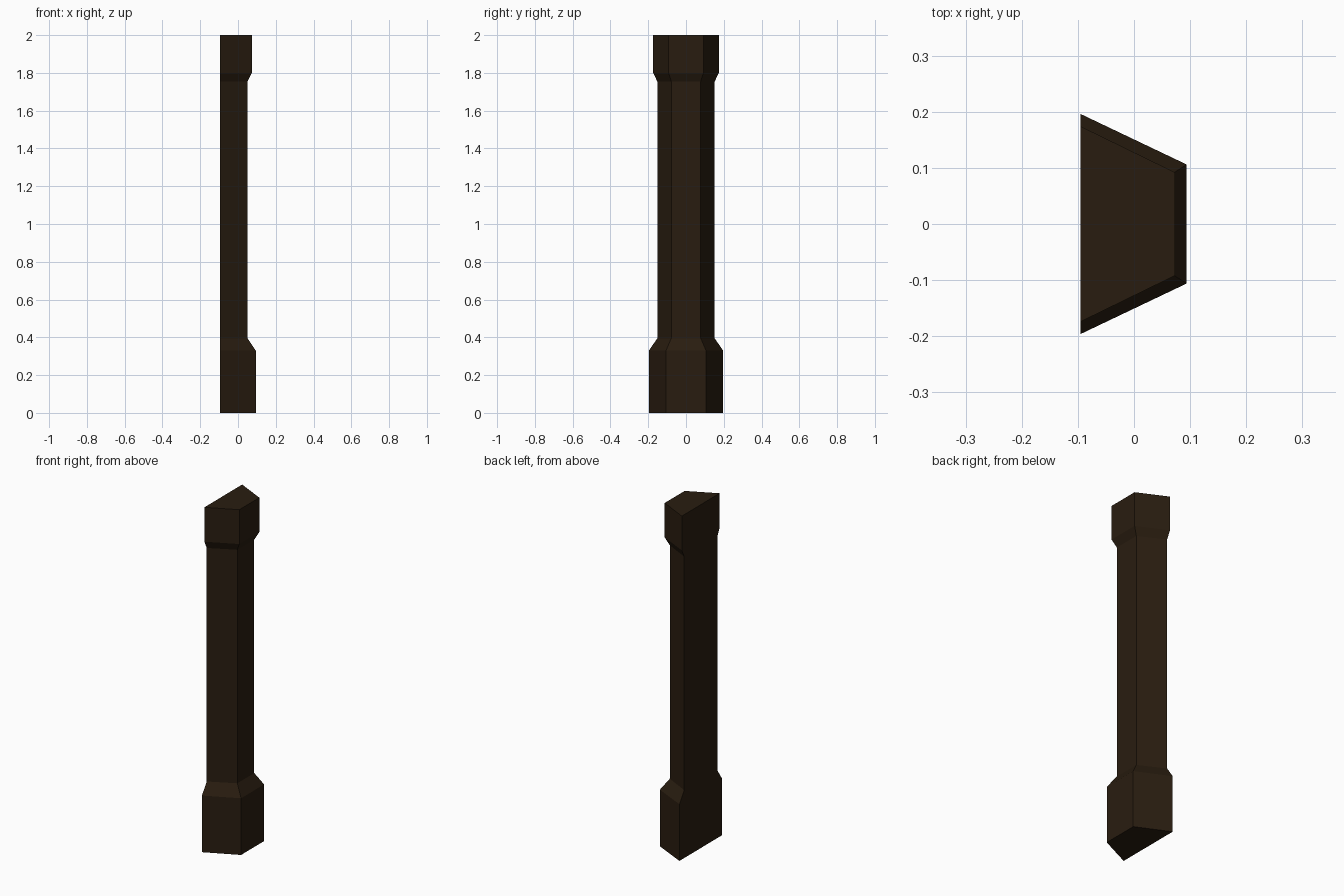
import bpy, bmesh

if "Cube" in bpy.data.objects:
    bpy.data.objects.remove(bpy.data.objects["Cube"])

# Trapezoid sections: z, front x, back half-width, front half-width
BACK_X = -0.095
SECTIONS = [
    (0.00, 0.094, 0.196, 0.106),   # base block
    (0.33, 0.094, 0.196, 0.106),
    (0.395, 0.05, 0.152, 0.078),   # slim shaft
    (1.755, 0.05, 0.152, 0.078),
    (1.80, 0.073, 0.174, 0.092),   # capital block
    (2.00, 0.073, 0.174, 0.092),
]


def loft(name, sections, material):
    bm = bmesh.new()
    rings = []
    for z, x, back, front in sections:
        pts = [(BACK_X, -back), (x, -front), (x, front), (BACK_X, back)]
        rings.append([bm.verts.new((px, py, z)) for px, py in pts])
    for lower, upper in zip(rings, rings[1:]):
        for i in range(4):
            j = (i + 1) % 4
            bm.faces.new((lower[i], lower[j], upper[j], upper[i]))
    bm.faces.new(rings[0][::-1])
    bm.faces.new(rings[-1])
    bmesh.ops.recalc_face_normals(bm, faces=bm.faces[:])
    mesh = bpy.data.meshes.new(name)
    bm.to_mesh(mesh)
    bm.free()
    mesh.materials.append(material)
    obj = bpy.data.objects.new(name, mesh)
    bpy.context.collection.objects.link(obj)
    return obj


# Dark wood wall pillar with a flat back
wood = bpy.data.materials.new("dark_wood")
wood.diffuse_color = (0.022, 0.012, 0.005, 1)
wood.use_nodes = True
wood.node_tree.nodes["Principled BSDF"].inputs["Base Color"].default_value = wood.diffuse_color
loft("wall_pillar", SECTIONS, wood)
